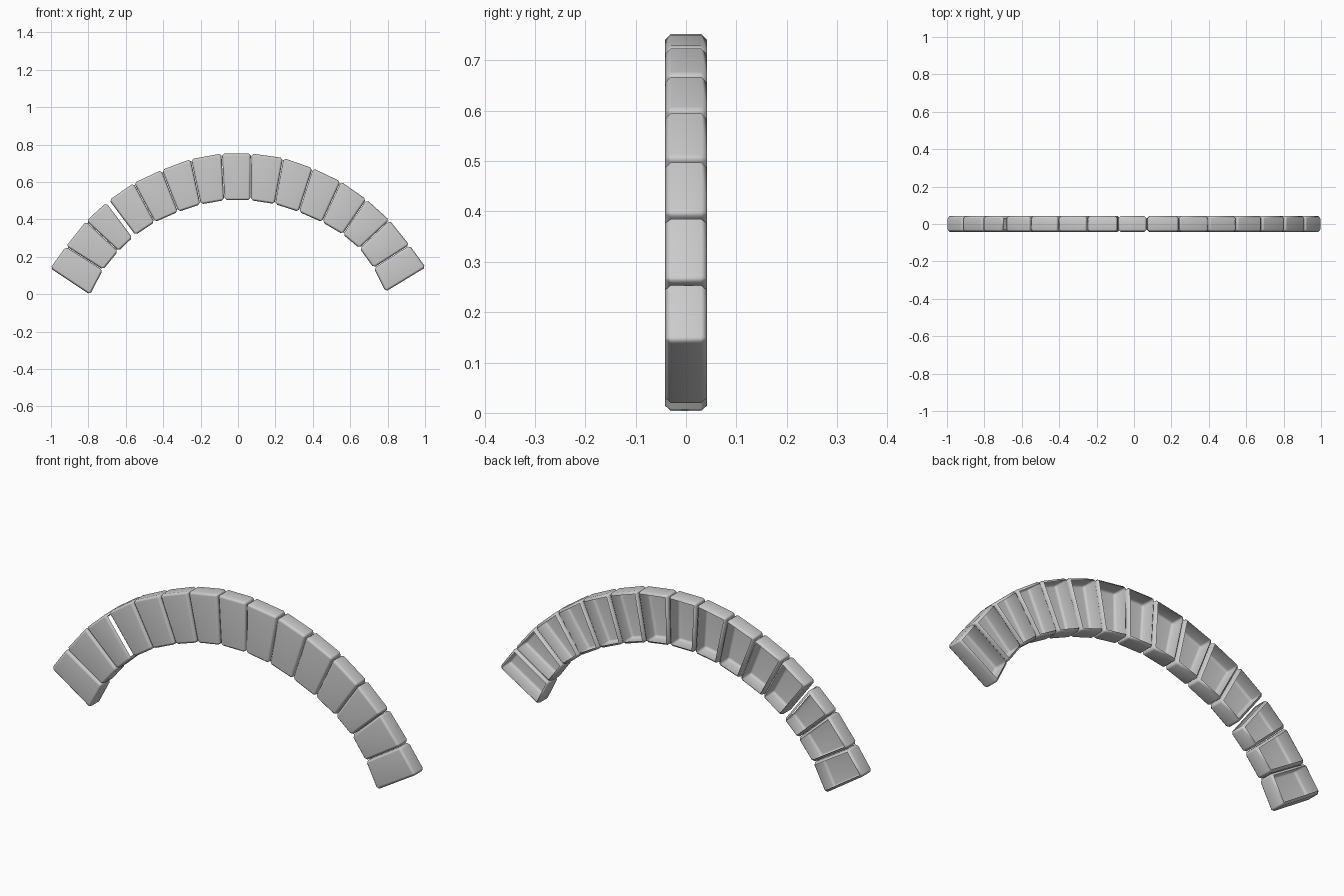
import bpy, bmesh
from mathutils import Vector

if "Cube" in bpy.data.objects:
    bpy.data.objects.remove(bpy.data.objects["Cube"])

HALF = 0.042      # half thickness
BEVEL = 0.012
# radial joints between stones: outer x, outer z, inner x, inner z
JOINTS = [
    (-1.004, .137, -.792, -.004), (-.92, .255, -.722, .13), (-.812, .39, -.64, .23),
    (-.69, .502, -.55, .315), (-.557, .594, -.445, .385), (-.408, .664, -.32, .44),
    (-.252, .722, -.2, .48), (-.087, .752, -.073, .502), (.07, .752, .067, .502),
    (.242, .728, .197, .482), (.4, .673, .325, .44), (.55, .602, .45, .385),
    (.687, .506, .56, .32), (.81, .395, .65, .245), (.917, .262, .726, .14),
    (1.004, .142, .79, .012)]


def voussoir(i, a, b, gap_r=0.0015, open_right=False):
    """Bevelled wedge stone, hollow with an open back."""
    ao, ai = Vector((a[0], 0, a[1])), Vector((a[2], 0, a[3]))
    bo, bi = Vector((b[0], 0, b[1])), Vector((b[2], 0, b[3]))
    t = ((bo - ao) + (bi - ai)).normalized()
    prof = [ai + t * .0015, bi - t * gap_r, bo - t * gap_r, ao + t * .0015]
    bm = bmesh.new()
    front = [bm.verts.new(p + Vector((0, -HALF, 0))) for p in prof]
    back = [bm.verts.new(p + Vector((0, HALF, 0))) for p in prof]
    bm.faces.new(front)
    bm.faces.new(back[::-1])
    for k in range(4):
        n = (k + 1) % 4
        bm.faces.new((front[k], back[k], back[n], front[n]))
    bmesh.ops.recalc_face_normals(bm, faces=bm.faces)
    bmesh.ops.bevel(bm, geom=bm.edges[:], offset=BEVEL, segments=1,
                    affect='EDGES', profile=0.5)
    bm.normal_update()
    # open the back, and the wall beside the wide gap
    gone = [f for f in bm.faces if f.normal.y > .99
            or (open_right and f.normal.dot(t) > .95)]
    bmesh.ops.delete(bm, geom=gone, context='FACES')
    for f in bm.faces:
        f.smooth = True
    name = "keystone" if i == 7 else f"arch_stone_{i + 1:02d}"
    me = bpy.data.meshes.new(name)
    bm.to_mesh(me)
    bm.free()
    ob = bpy.data.objects.new(name, me)
    bpy.context.collection.objects.link(ob)
    # keep the large faces flat-looking with soft bevels
    ob.modifiers.new("weighted_normals", 'WEIGHTED_NORMAL')


# fifteen stones around the arch; the third leaves a wider joint
for i in range(15):
    wide = i == 2
    voussoir(i, JOINTS[i], JOINTS[i + 1], 0.02 if wide else 0.0015, wide)
